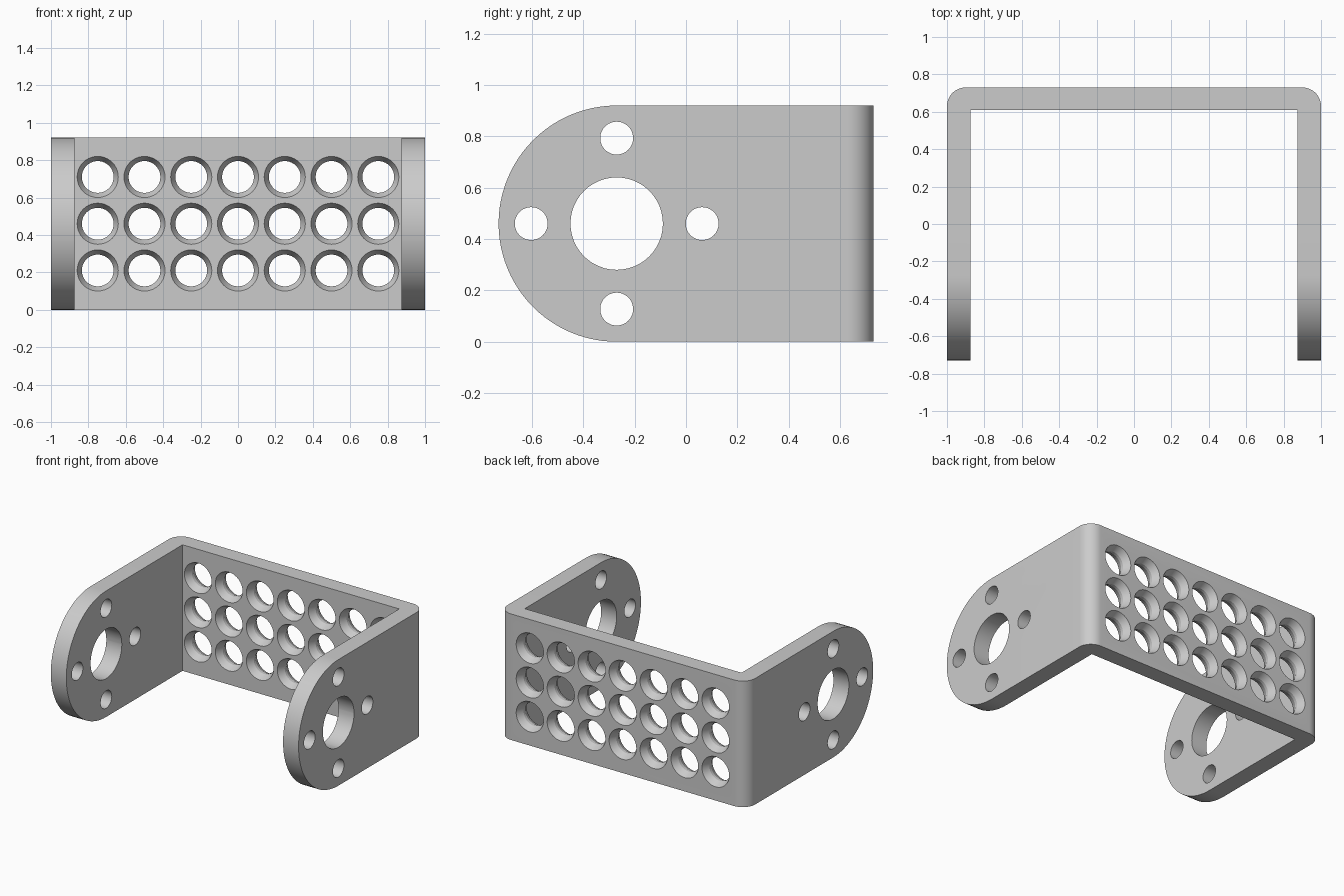
import bpy, bmesh, math
from mathutils import Vector

if "Cube" in bpy.data.objects:
    bpy.data.objects.remove(bpy.data.objects["Cube"], do_unlink=True)

HEIGHT = 0.92
MID = HEIGHT / 2
PIVOT_Y = -0.27


def make_object(name, bm):
    bmesh.ops.recalc_face_normals(bm, faces=bm.faces[:])
    mesh = bpy.data.meshes.new(name)
    bm.to_mesh(mesh)
    bm.free()
    obj = bpy.data.objects.new(name, mesh)
    bpy.context.collection.objects.link(obj)
    return obj


def prism(name, points, offset):
    """Extrude a closed outline along an offset."""
    bm = bmesh.new()
    face = bm.faces.new([bm.verts.new(p) for p in points])
    ext = bmesh.ops.extrude_face_region(bm, geom=[face])
    moved = [v for v in ext["geom"] if isinstance(v, bmesh.types.BMVert)]
    bmesh.ops.translate(bm, verts=moved, vec=Vector(offset))
    return make_object(name, bm)


def lathe(bm, profile, place, steps):
    """Closed solid of rings; place(r cos, r sin, along) gives each point."""
    angles = [2 * math.pi * i / steps for i in range(steps)]
    rings = [[bm.verts.new(place(r * math.cos(a), r * math.sin(a), t))
              for a in angles] for r, t in profile]
    for low, high in zip(rings, rings[1:]):
        for i in range(steps):
            j = (i + 1) % steps
            bm.faces.new((low[i], low[j], high[j], high[i]))
    bm.faces.new(rings[0][::-1])
    bm.faces.new(rings[-1])


def apply_boolean(obj, cutter, operation):
    mod = obj.modifiers.new(operation.title(), "BOOLEAN")
    mod.operation = operation
    mod.solver = "EXACT"
    mod.object = cutter
    cutter.hide_render = True
    bpy.context.view_layer.objects.active = obj
    bpy.ops.object.modifier_apply(modifier=mod.name)
    bpy.data.objects.remove(cutter, do_unlink=True)


# U-shaped plan with rounded outer back corners and square inner corners
radius, back, inner_x, inner_y = 0.1, 0.73, 0.875, 0.61
right_half = [(inner_x, inner_y), (inner_x, -0.9), (1, -0.9)]
for i in range(13):
    a = math.pi / 2 * i / 12
    right_half.append((1 - radius + radius * math.cos(a),
                       back - radius + radius * math.sin(a)))
plan = right_half + [(-x, y) for x, y in reversed(right_half)]
bracket = prism("bracket", [(x, y, -0.2) for x, y in plan], (0, 0, 1.4))

# Side outline: half-round front ends on both arms
outline = [(-1.2, 1, 0), (-1.2, 1, HEIGHT)]
for i in range(49):
    a = math.pi / 2 + math.pi * i / 48
    outline.append((-1.2, PIVOT_Y + MID * math.cos(a), MID + MID * math.sin(a)))
apply_boolean(bracket, prism("side_outline", outline, (2.4, 0, 0)), "INTERSECT")

# Hole cutters: one large bore and four bolt holes through both arms
bm = bmesh.new()
arm_holes = [(0, 0, 0.18)]
arm_holes += [(dy * 0.333, dz * 0.333, 0.064)
              for dy, dz in ((1, 0), (-1, 0), (0, 1), (0, -1))]
for dy, dz, r in arm_holes:
    lathe(bm, [(r, -1.2), (r, 1.2)],
          lambda u, v, t: (t, PIVOT_Y + dy + u, MID + dz + v), 48)

# Back plate grid of holes, flared toward both faces
flare = [(0.12, 0.59), (0.085, 0.66), (0.085, 0.68), (0.12, 0.75)]
for col in range(-3, 4):
    for row in (-1, 0, 1):
        lathe(bm, flare,
              lambda u, v, t: (col * 0.25 + u, t, MID + row * 0.25 + v), 40)
apply_boolean(bracket, make_object("hole_cutters", bm), "DIFFERENCE")

# Grey metal
metal = bpy.data.materials.new("grey_metal")
metal.use_nodes = True
colour = (0.6, 0.6, 0.6, 1)
metal.diffuse_color = colour
metal.node_tree.nodes["Principled BSDF"].inputs["Base Color"].default_value = colour
bracket.data.materials.clear()
bracket.data.materials.append(metal)

bpy.ops.object.select_all(action="DESELECT")
bracket.select_set(True)
bpy.context.view_layer.objects.active = bracket
bpy.ops.object.shade_smooth_by_angle(angle=math.radians(20))
